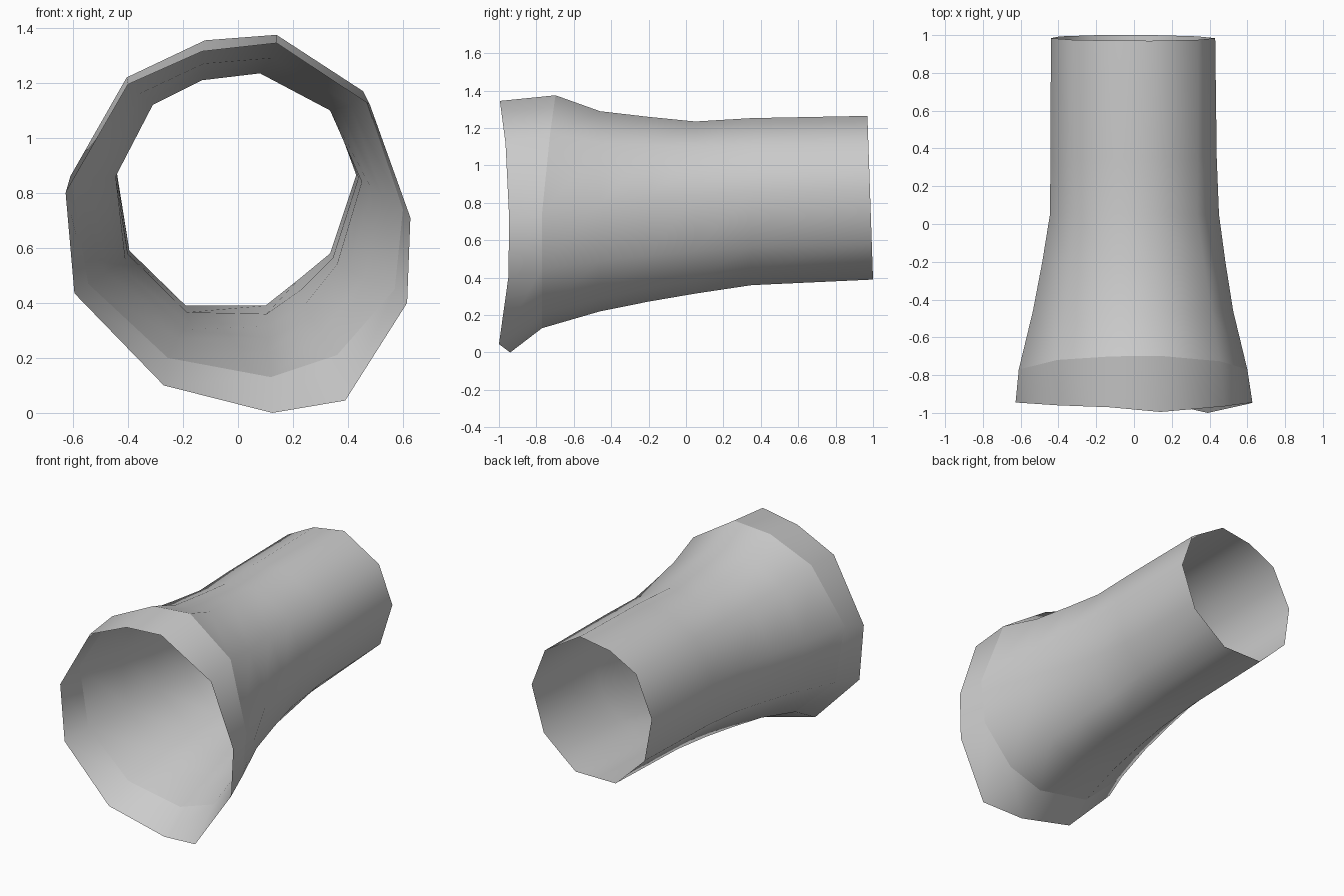
import bpy
import bmesh

if "Cube" in bpy.data.objects:
    bpy.data.objects.remove(bpy.data.objects["Cube"])

# Cross-sections (x, z), counter-clockwise seen from the front, from bottom left
lip = [(-.27, .10), (.125, 0), (.39, .045), (.615, .40), (.627, .71), (.48, 1.12),
       (.14, 1.345), (-.13, 1.315), (-.40, 1.195), (-.627, .80), (-.595, .435)]
lip_y = [-.95, -.94, -1, -.95, -.945, -.965, -.995, -.97, -.96, -.945, -.945]
collar = [(-.255, .20), (.12, .13), (.36, .21), (.57, .45), (.60, .74), (.455, 1.17),
          (.14, 1.375), (-.12, 1.355), (-.405, 1.22), (-.61, .86), (-.545, .47)]
flare = [(-.22, .27), (.11, .22), (.30, .29), (.46, .49), (.525, .79), (.41, 1.12),
         (.12, 1.29), (-.125, 1.27), (-.36, 1.16), (-.535, .85), (-.48, .51)]
waist = [(-.18, .33), (.11, .315), (.24, .39), (.36, .54), (.45, .84), (.335, 1.10),
         (.08, 1.235), (-.13, 1.21), (-.31, 1.12), (-.445, .86), (-.41, .56)]
back = [(-.19, .39), (.10, .39), (.22, .485), (.335, .58), (.43, .865), (.34, 1.11),
        (.09, 1.265), (-.13, 1.23), (-.32, 1.13), (-.44, .87), (-.395, .59)]


def ring(section, y):
    return [(x, y, z) for x, z in section]


def blend(a, b, t):
    return [tuple(p + (q - p) * t for p, q in zip(u, v)) for u, v in zip(a, b)]


# Collar leans back at the top; the far opening is slightly slanted
collar_ring = [(x, -.77 + .07 * max(0, z - .86) / .5, z) for x, z in collar]
back_ring = [(x, 1 - .03 * (z - .39) / .875, z) for x, z in back]
rings = [
    [(x, y, z) for (x, z), y in zip(lip, lip_y)],
    collar_ring,
    ring(flare, -.46),
    ring(blend(flare, waist, .55), -.2),
    ring(waist, .05),
    ring(blend(waist, back, .6), .35),
    back_ring,
]

# Open flared sleeve lofted through the rings
bm = bmesh.new()
loops = [[bm.verts.new(p) for p in r] for r in rings]
n = len(lip)
for a, b in zip(loops, loops[1:]):
    for k in range(n):
        j = (k + 1) % n
        bm.faces.new((a[k], b[k], b[j], a[j])).smooth = True
# Crease behind the front lip
for k in range(n):
    bm.edges.get((loops[1][k], loops[1][(k + 1) % n])).smooth = False

mesh = bpy.data.meshes.new("flared_sleeve")
bm.to_mesh(mesh)
bm.free()
sleeve = bpy.data.objects.new("flared_sleeve", mesh)
bpy.context.collection.objects.link(sleeve)
